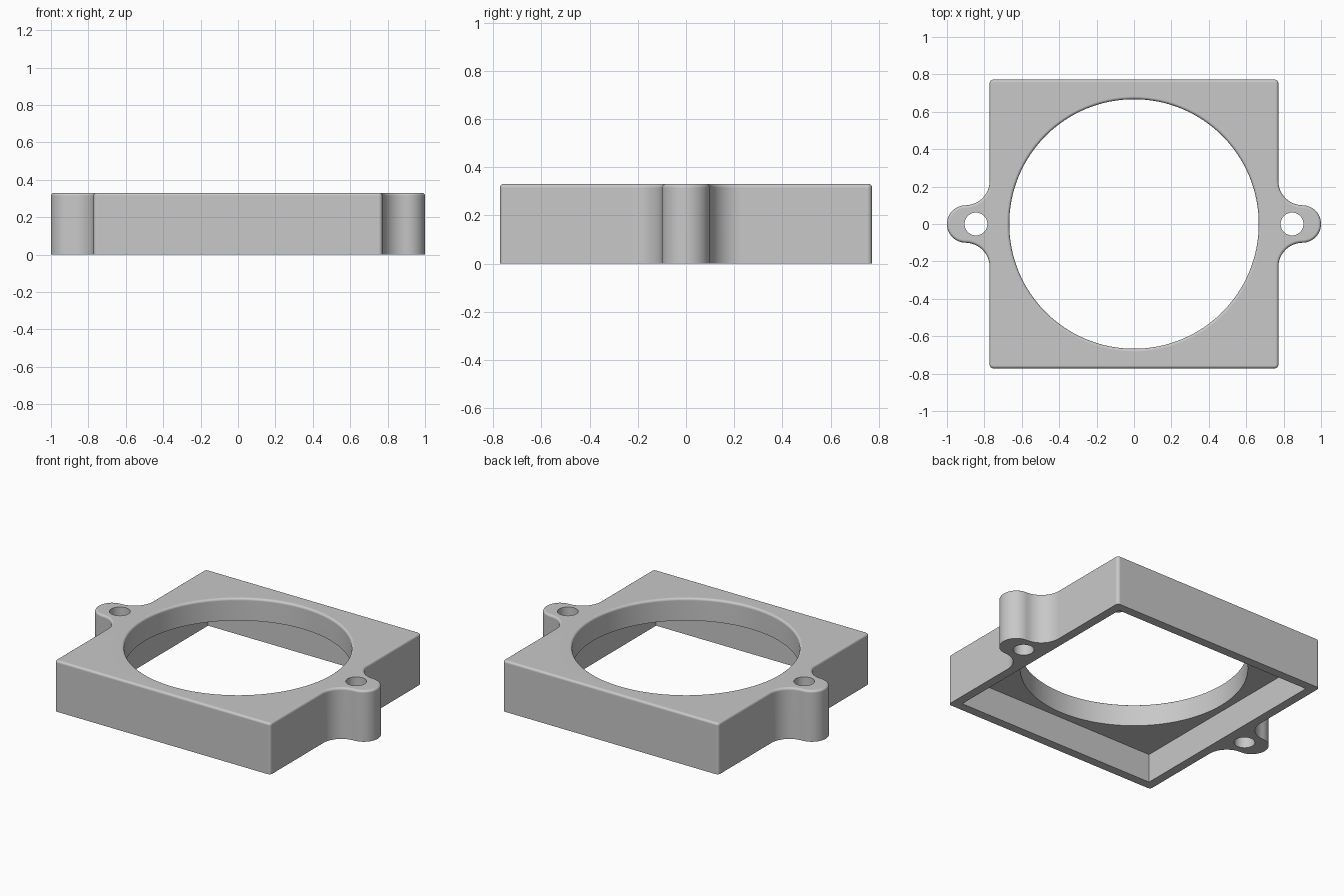
import bpy
import bmesh
from math import sin, cos, pi, radians

HALF, HEIGHT, ROUND = 0.772, 0.33, 0.015
HOLE_R, POCKET_HALF, POCKET_DEPTH = 0.667, 0.714, 0.186
EAR_X, EAR_R, FILLET = 0.9, 0.1, 0.13
SCREW_X, SCREW_R = 0.845, 0.061

if "Cube" in bpy.data.objects:
    bpy.data.objects.remove(bpy.data.objects["Cube"])

gray = bpy.data.materials.new("light gray")
gray.use_nodes = True
color = (0.58, 0.58, 0.58, 1)
gray.diffuse_color = color
gray.node_tree.nodes["Principled BSDF"].inputs["Base Color"].default_value = color


def arc(cx, cy, r, start, end, steps):
    angles = [radians(start + (end - start) * i / steps) for i in range(steps + 1)]
    return [(cx + r * cos(a), cy + r * sin(a)) for a in angles]


def make_object(name, bm):
    bmesh.ops.recalc_face_normals(bm, faces=bm.faces)
    mesh = bpy.data.meshes.new(name)
    bm.to_mesh(mesh)
    bm.free()
    mesh.materials.append(gray)
    obj = bpy.data.objects.new(name, mesh)
    bpy.context.collection.objects.link(obj)
    return obj


def lathe(name, profile, x, steps):
    """Solid of revolution from (radius, z) points, closed by end caps."""
    bm = bmesh.new()
    rings = [[bm.verts.new((x + r * cos(2 * pi * i / steps), r * sin(2 * pi * i / steps), z))
              for i in range(steps)] for r, z in profile]
    for low, high in zip(rings, rings[1:]):
        for i in range(steps):
            j = (i + 1) % steps
            bm.faces.new((low[i], low[j], high[j], high[i]))
    bm.faces.new(rings[0])
    bm.faces.new(rings[-1])
    return make_object(name, bm)


# Outline of the square body with a filleted mounting ear on each side
corner = HALF - 0.02
ear_y = EAR_R + FILLET
fillet_x = HALF + FILLET
right = arc(corner, -corner, 0.02, -90, 0, 5)
right += arc(fillet_x, -ear_y, FILLET, 180, 90, 12)
right += arc(EAR_X, 0, EAR_R, -90, 90, 24)[1:-1]
right += arc(fillet_x, ear_y, FILLET, -90, -180, 12)
right += arc(corner, corner, 0.02, 0, 90, 5)
outline = right + [(-x, -y) for x, y in right]

# Extrude the body and round its upper rim
bm = bmesh.new()
base = bm.faces.new([bm.verts.new((x, y, 0)) for x, y in outline])
extruded = bmesh.ops.extrude_face_region(bm, geom=[base], use_keep_orig=True)["geom"]
bmesh.ops.translate(bm, vec=(0, 0, HEIGHT),
                    verts=[v for v in extruded if isinstance(v, bmesh.types.BMVert)])
bmesh.ops.recalc_face_normals(bm, faces=bm.faces)
rim = [e for e in bm.edges if all(v.co.z > HEIGHT / 2 for v in e.verts)]
bmesh.ops.bevel(bm, geom=rim, offset=ROUND, segments=4, profile=0.5, affect='EDGES')
frame = make_object("mounting_frame", bm)

# Round opening cutter, flared for the softened upper rim
flare = arc(HOLE_R + ROUND, HEIGHT - ROUND, ROUND, 180, 90, 4)
opening = lathe("opening_cutter",
                [(HOLE_R, -0.1)] + flare + [(HOLE_R + ROUND, HEIGHT + 0.1)], 0, 128)

# Square pocket cutter in the underside
bm = bmesh.new()
bmesh.ops.create_cube(bm, size=1)
bmesh.ops.scale(bm, vec=(2 * POCKET_HALF, 2 * POCKET_HALF, 2 * POCKET_DEPTH), verts=bm.verts)
pocket = make_object("pocket_cutter", bm)

# Screw hole cutters through the ears
screws = [lathe(side + "_screw_cutter", [(SCREW_R, -0.1), (SCREW_R, HEIGHT + 0.1)], x, 40)
          for side, x in (("left", SCREW_X), ("right", -SCREW_X))]

# Cut everything from the frame
bpy.ops.object.select_all(action='DESELECT')
bpy.context.view_layer.objects.active = frame
frame.select_set(True)
for cutter in [pocket, opening] + screws:
    cutter.hide_render = True
    cut = frame.modifiers.new(cutter.name, 'BOOLEAN')
    cut.operation = 'DIFFERENCE'
    cut.solver = 'EXACT'
    cut.object = cutter
    bpy.ops.object.modifier_apply(modifier=cut.name)
    bpy.data.objects.remove(cutter)

# Smooth curved walls while keeping flat faces flat
bpy.ops.object.shade_smooth_by_angle(angle=radians(30))
weighted = frame.modifiers.new("flat_face_normals", 'WEIGHTED_NORMAL')
weighted.keep_sharp = True
